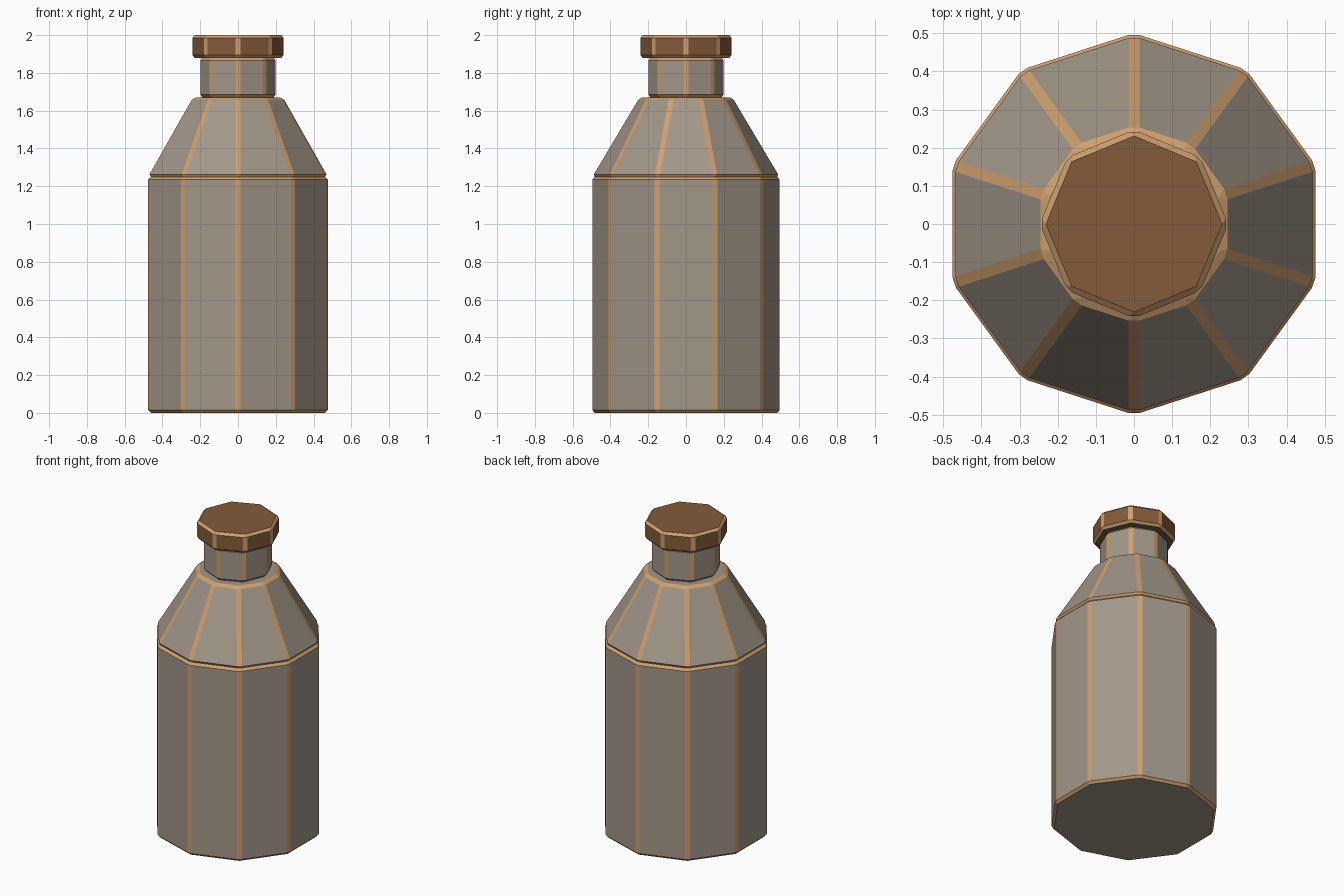
import bpy, bmesh

if "Cube" in bpy.data.objects:
    bpy.data.objects.remove(bpy.data.objects["Cube"])


def make_mat(name, rgb):
    m = bpy.data.materials.new(name)
    m.diffuse_color = (*rgb, 1.0)
    m.use_nodes = True
    m.node_tree.nodes["Principled BSDF"].inputs["Base Color"].default_value = m.diffuse_color
    return m


STONE = make_mat("stone grey", (0.36, 0.31, 0.25))
TAN = make_mat("tan edge", (0.62, 0.35, 0.155))
BROWN = make_mat("cap brown", (0.23, 0.105, 0.042))


def prism(name, sides, r_bottom, r_top, z0, z1, mat, bevel=0.015):
    """Tapered prism whose chamfered edges take the tan material."""
    bm = bmesh.new()
    bmesh.ops.create_cone(bm, cap_ends=True, segments=sides,
                          radius1=r_bottom, radius2=r_top, depth=z1 - z0)
    bmesh.ops.translate(bm, verts=bm.verts, vec=(0, 0, (z0 + z1) / 2))
    bmesh.ops.bevel(bm, geom=bm.edges[:], offset=bevel, segments=1,
                    affect='EDGES', material=1)
    me = bpy.data.meshes.new(name)
    bm.to_mesh(me)
    bm.free()
    me.materials.append(mat)
    me.materials.append(TAN)
    ob = bpy.data.objects.new(name, me)
    bpy.context.collection.objects.link(ob)
    return ob


# bottle parts, bottom to top
prism("body", 10, 0.50, 0.50, 0.00, 1.25, STONE)
prism("shoulder", 10, 0.50, 0.25, 1.25, 1.67, STONE)
prism("neck", 8, 0.205, 0.205, 1.67, 1.88, STONE)
prism("cap", 8, 0.247, 0.247, 1.88, 2.00, BROWN)
